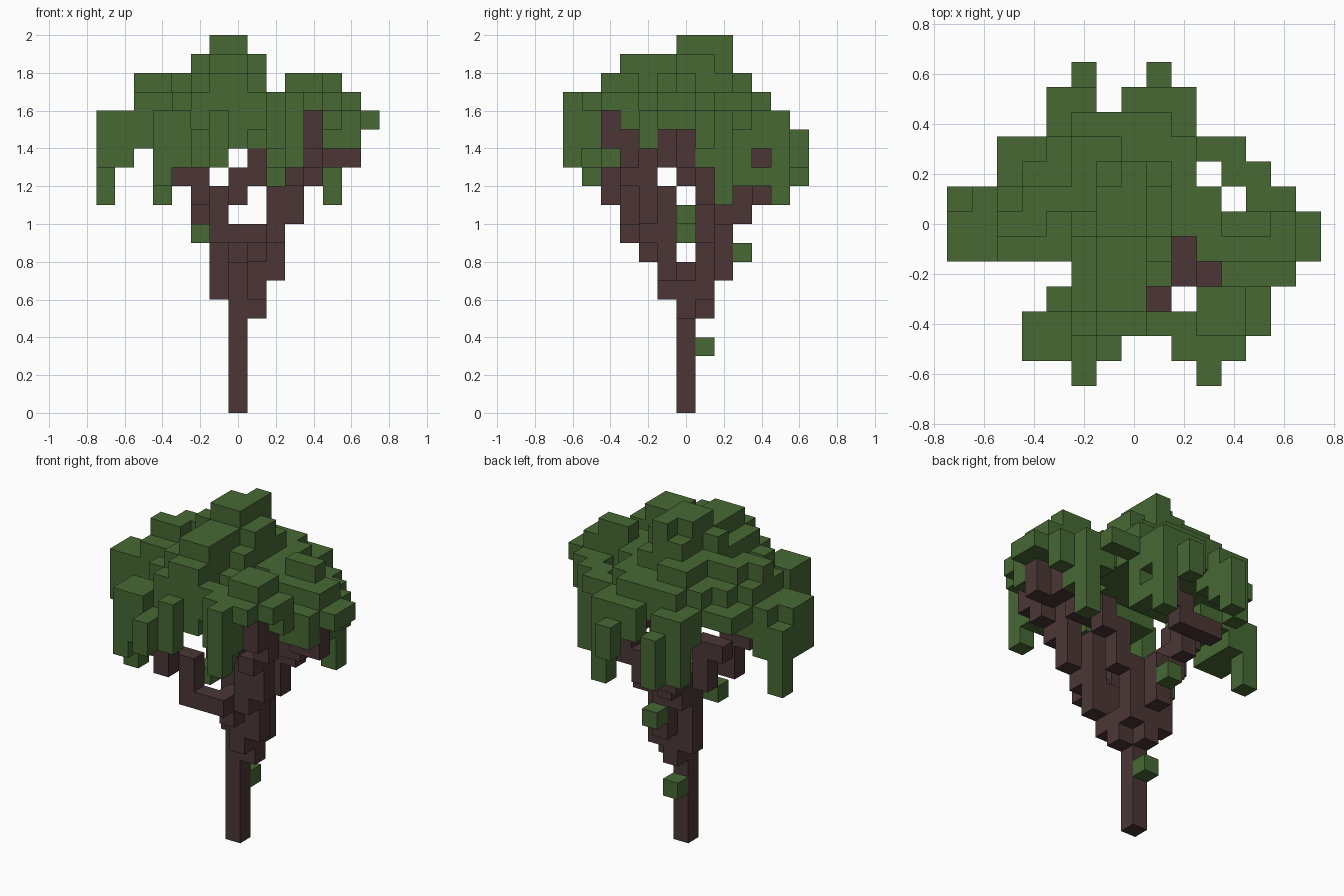
import bpy, bmesh
from mathutils import Vector

if "Cube" in bpy.data.objects:
    bpy.data.objects.remove(bpy.data.objects["Cube"], do_unlink=True)

S = 0.1  # edge length of one block


def material(name, rgb):
    m = bpy.data.materials.new(name)
    m.use_nodes = True
    m.diffuse_color = (*rgb, 1)
    b = m.node_tree.nodes["Principled BSDF"]
    b.inputs["Base Color"].default_value = (*rgb, 1)
    b.inputs["Roughness"].default_value = 0.9
    return m


def fill(boxes):
    """Block cells covered by (x0, x1, y0, y1, z0, z1), ends included."""
    return {(x, y, z) for x0, x1, y0, y1, z0, z1 in boxes
            for x in range(x0, x1 + 1) for y in range(y0, y1 + 1) for z in range(z0, z1 + 1)}


def build(name, cells, mat):
    """Outer skin of a set of cells."""
    bm = bmesh.new()
    verts = {}

    def vert(p):
        key = tuple(round(c * 2) for c in p)
        if key not in verts:
            verts[key] = bm.verts.new(p * S)
        return verts[key]

    for c in sorted(cells):
        centre = Vector(c) + Vector((0, 0, 0.5))
        for axis in range(3):
            for sign in (-1, 1):
                n = list(c)
                n[axis] += sign
                if tuple(n) in cells:
                    continue
                d, u, v = Vector(), Vector(), Vector()
                d[axis] = sign * 0.5
                u[(axis + 1) % 3] = 0.5
                v[(axis + 2) % 3] = 0.5 * sign
                bm.faces.new([vert(centre + d + a * u + b * v)
                              for a, b in ((-1, -1), (1, -1), (1, 1), (-1, 1))])
    me = bpy.data.meshes.new(name)
    bm.to_mesh(me)
    bm.free()
    me.materials.append(mat)
    ob = bpy.data.objects.new(name, me)
    bpy.context.collection.objects.link(ob)
    return ob


bark = material("dark bark", (0.072, 0.037, 0.037))
leaf = material("leaf green", (0.063, 0.139, 0.034))

# Trunk, widening upward into a fork
trunk = fill([
    (0, 0, 0, 0, 0, 7), (1, 1, 0, 0, 5, 6), (0, 0, 1, 1, 5, 7), (1, 1, 1, 1, 6, 9),
    (1, 1, -1, -1, 6, 8), (-1, -1, 1, 1, 6, 9), (0, 0, 2, 2, 7, 9), (1, 1, -2, -2, 8, 9)])

# Limbs, each a chain of blocks
front_right_limb = {(2, -1, 7), (2, -1, 8), (2, -1, 9), (2, -1, 10), (2, -1, 11), (2, -2, 9), (2, -2, 10),
                    (3, -2, 10), (3, -2, 11), (2, -2, 11), (3, -2, 12), (3, -3, 12), (3, -2, 13),
                    (4, -3, 13), (4, -3, 14), (4, -4, 14), (4, -4, 15)}
front_left_limb = {(1, -3, 9), (0, -3, 9), (-1, -3, 9), (-1, -3, 10), (-1, -3, 11),
                   (-2, -3, 11), (-2, -4, 11), (-2, -4, 12), (-3, -4, 12)}
left_limb = {(-2, 1, 10), (-1, 1, 10), (-2, 1, 11), (-2, 1, 12), (-3, 1, 12)}
back_limb = {(-1, 2, 9), (-1, 2, 10), (-1, 3, 10), (-1, 3, 11), (-2, 4, 11), (-1, 4, 11), (0, 4, 11),
             (0, 4, 12), (1, 4, 12), (1, 4, 13)}
right_limb = {(2, 1, 9), (2, 1, 10), (2, 1, 11), (3, 1, 11), (3, 1, 12), (3, 0, 12), (4, 0, 12),
              (4, 0, 13), (5, 0, 13), (5, -1, 13), (6, -1, 13), (5, 0, 14), (6, -1, 14)}
wood = trunk | front_right_limb | front_left_limb | left_limb | back_limb | right_limb

# Domed crown
crown = fill([
    (-1, 0, 0, 1, 19, 19), (0, 0, 2, 2, 19, 19),
    (-2, -2, 0, 0, 17, 18), (-1, 1, 0, 1, 18, 18), (-1, 0, 2, 2, 18, 18), (-1, 0, -3, -1, 18, 18),
    (-2, 1, -1, 2, 16, 17), (-3, -3, 1, 1, 17, 17), (-2, 0, -3, -2, 16, 17), (1, 1, -2, -2, 16, 16),
    (-1, 0, -4, -4, 17, 17), (-2, -1, 3, 3, 17, 17),
    (-3, 1, -1, 3, 15, 16), (-5, -4, -1, 1, 16, 16), (-5, -4, 0, 0, 17, 17), (-4, -4, 1, 1, 17, 17),
    (2, 2, 0, 3, 15, 16), (3, 3, 1, 1, 15, 16)])

# Leaf pads around the rim
right_pads = fill([
    (2, 6, 0, 0, 15, 16), (3, 6, -1, -1, 15, 16), (4, 6, -2, -2, 15, 15), (5, 6, -2, -2, 14, 14),
    (4, 5, 0, 0, 17, 17), (7, 7, -1, 0, 15, 15), (5, 6, 1, 1, 14, 15), (5, 5, 1, 1, 13, 13),
    (4, 5, 2, 2, 14, 15), (3, 4, 3, 3, 15, 15), (2, 2, 3, 3, 12, 14)])
front_pads = fill([
    (3, 5, -3, -3, 15, 16), (1, 5, -4, -4, 16, 16), (3, 4, -4, -3, 17, 17), (1, 3, -4, -4, 15, 15),
    (2, 2, -4, -4, 13, 14), (2, 4, -5, -5, 16, 16), (2, 3, -5, -5, 14, 15),
    (-3, 0, -3, -3, 15, 16), (-4, 0, -4, -4, 15, 15), (-2, 0, -4, -4, 16, 16),
    (-4, -3, -5, -5, 14, 15), (-2, -2, -5, -5, 13, 14), (-1, -1, -5, -5, 13, 15), (-3, -3, -5, -5, 13, 13),
    (0, 0, -4, -4, 14, 14)])
left_pads = fill([
    (-7, -4, -1, 1, 14, 14), (-7, -4, -1, 0, 15, 15), (-6, -4, 1, 1, 15, 15),
    (-7, -6, -1, 1, 13, 13), (-5, -4, 2, 3, 15, 15), (-4, -4, 2, 2, 16, 16)])
back_pads = fill([
    (-3, 2, 4, 4, 15, 15), (-3, -2, 4, 4, 14, 14), (1, 2, 4, 4, 14, 14), (-2, 1, 4, 4, 16, 16),
    (-3, -2, 5, 5, 13, 15), (0, 2, 5, 5, 14, 15)])

# Hanging strands below the rim
strands = fill([
    (-7, -7, 1, 1, 11, 12), (-4, -4, -4, -4, 11, 14), (-4, -4, -5, -5, 12, 13),
    (-2, -2, -6, -6, 13, 14), (3, 3, -6, -6, 13, 16),
    (5, 5, 2, 2, 11, 13), (2, 2, 5, 5, 11, 13), (2, 2, 4, 4, 12, 12),
    (1, 1, 6, 6, 13, 14), (-2, -2, 6, 6, 12, 14), (-3, -3, 5, 5, 12, 12)])

# Small sprouts on the trunk and limbs
sprouts = fill([(0, 0, 1, 1, 3, 3), (0, 0, 3, 3, 8, 8), (-2, -2, 0, 0, 9, 9), (-1, -1, 0, 0, 10, 10)])

build("trunk_and_limbs", wood, bark)
build("leaf_canopy", (crown | right_pads | front_pads | left_pads | back_pads | strands) - wood, leaf)
build("trunk_sprouts", sprouts, leaf)
